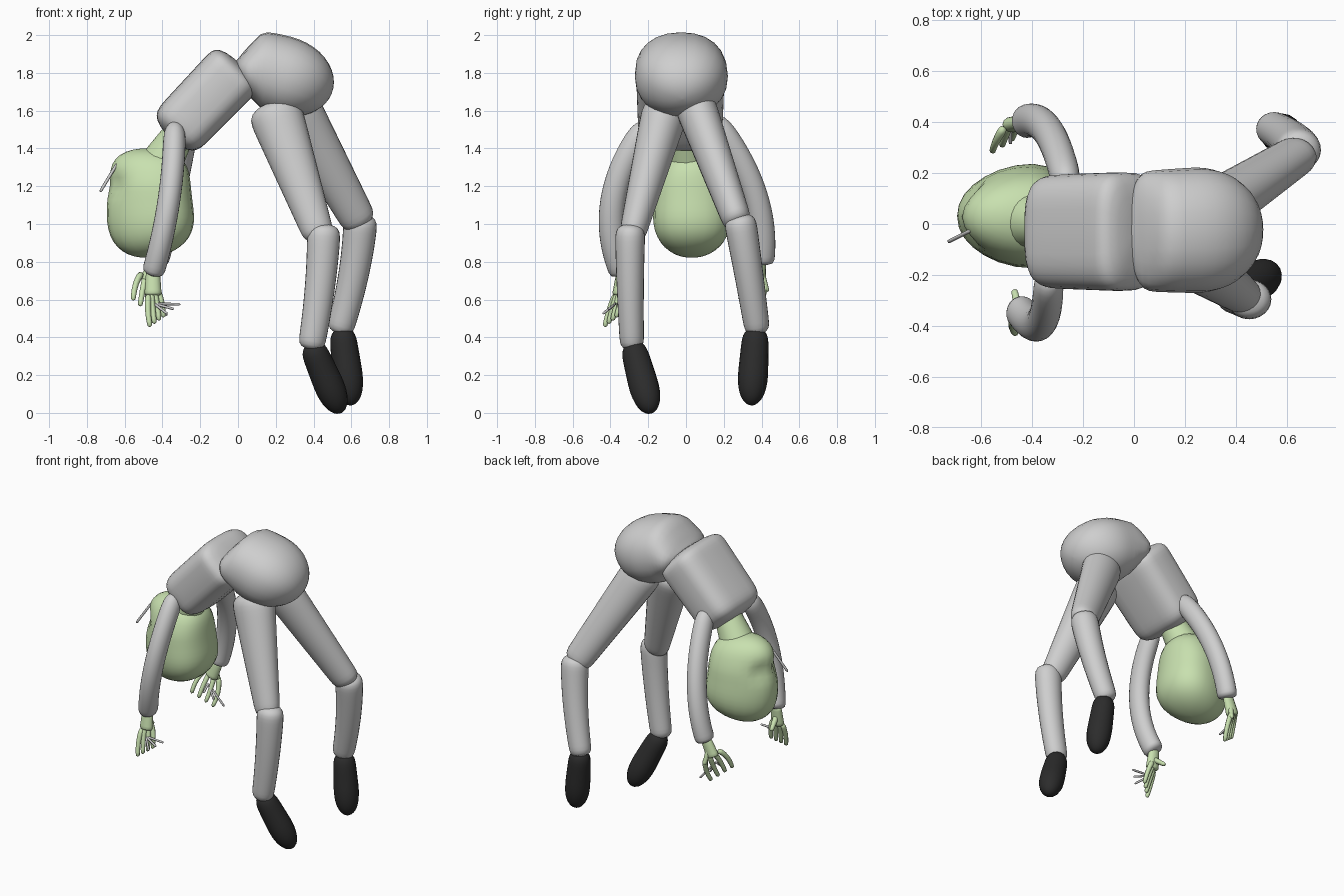
import bpy, bmesh, math
from mathutils import Vector

cube = bpy.data.objects.get("Cube")
if cube:
    bpy.data.objects.remove(cube, do_unlink=True)


def material(name, red, green, blue):
    mat = bpy.data.materials.new(name)
    mat.use_nodes = True
    mat.diffuse_color = (red, green, blue, 1)
    shader = mat.node_tree.nodes["Principled BSDF"]
    shader.inputs["Base Color"].default_value = mat.diffuse_color
    return mat


GREY = material("grey cloth", .62, .62, .62)
GREEN = material("pale green skin", .58, .75, .43)
BLACK = material("black leather", .025, .025, .025)


def curve_point(path, t):
    """Point on the line or parabola that passes through the path."""
    start, end = Vector(path[0]), Vector(path[-1])
    middle = Vector(path[1]) if len(path) > 2 else (start + end) / 2
    return start * (1 - t) * (1 - 2 * t) + middle * 4 * t * (1 - t) + end * t * (2 * t - 1)


def rounded(value, power):
    """Cosine or sine pulled outward into a superellipse."""
    return math.copysign(abs(value) ** (2 / power), value)


def limb(name, mat, path, start_radius, end_radius, wide=1, start_cap=14, end_cap=24,
         power=2, sides=24, rings=24, sculpt=None):
    """Tapered body along a path; a higher cap value makes a blunter end."""
    bm = bmesh.new()
    loops = []
    for i in range(rings + 1):
        # Rings crowd towards the ends so that the caps are round
        t = (1 - math.cos(math.pi * i / rings)) / 2
        cap = start_cap if t < .5 else end_cap
        fullness = math.sqrt(max(0, 1 - abs(2 * t - 1) ** cap))
        radius = max(.002, fullness * (start_radius + (end_radius - start_radius) * t))
        centre = curve_point(path, t)
        tangent = (curve_point(path, t + .01) - curve_point(path, t - .01)).normalized()
        across = Vector((0, 1, 0))
        across = (across - tangent * across.dot(tangent)).normalized()
        depth = across.cross(tangent)
        loop = []
        for k in range(sides):
            angle = 2 * math.pi * k / sides
            offset = depth * rounded(math.cos(angle), power)
            offset += across * rounded(math.sin(angle), power) * wide
            loop.append(bm.verts.new(centre + offset * radius))
        loops.append(loop)
    for lower, upper in zip(loops, loops[1:]):
        for k in range(sides):
            following = (k + 1) % sides
            bm.faces.new((lower[k], lower[following], upper[following], upper[k]))
    bm.faces.new(reversed(loops[0]))
    bm.faces.new(loops[-1])
    if sculpt:
        for vert in bm.verts:
            sculpt(vert.co)
    bmesh.ops.recalc_face_normals(bm, faces=bm.faces)
    mesh = bpy.data.meshes.new(name)
    bm.to_mesh(mesh)
    bm.free()
    mesh.materials.append(mat)
    obj = bpy.data.objects.new(name, mesh)
    bpy.context.collection.objects.link(obj)
    bpy.ops.object.select_all(action="DESELECT")
    bpy.context.view_layer.objects.active = obj
    obj.select_set(True)
    bpy.ops.object.shade_smooth_by_angle(angle=math.radians(60))


def rod(name, mat, path, start_radius, end_radius):
    """Thin round part such as a finger."""
    limb(name, mat, path, start_radius, end_radius, sides=8, rings=8)


def shape_waist(co):
    """Flatten the pelvis into a wedge where it meets the torso."""
    co.z = 1.8 + (co.z - 1.8) * min(1, .4 + 4.5 * max(0, co.x))


# Pelvis is a wedge at the waist and round at the seat; torso is a soft box
limb("pelvis", GREY, [(-.01, -.03, 1.81), (.22, -.025, 1.79), (.48, -.02, 1.66)],
     .2, .22, wide=1.17, start_cap=10, end_cap=2.3, power=2.2, sculpt=shape_waist)
limb("torso", GREY, [(.015, -.03, 1.845), (-.36, -.03, 1.455)],
     .165, .155, wide=1.43, start_cap=12, end_cap=9, power=3.4, sides=32)


def shape_face(co):
    """Taper towards the face, narrow the chin and press in the eye sockets."""
    co.y = .03 + (co.y - .03) * (1.4 + .9 * co.x) * min(1, 2.2 - co.z)
    for side in (-.05, .11):
        distance = (co - Vector((-.66, side, 1.21))).length
        co.x += .04 * math.exp(-(distance / .06) ** 2)


# Upside-down head, neck and the stick held in the mouth
limb("head", GREEN, [(-.465, .025, 1.4), (-.467, .03, 1.1), (-.44, .035, .825)],
     .205, .25, wide=.88, start_cap=6, end_cap=2.7, power=2.2, sculpt=shape_face)
limb("neck", GREEN, [(-.3, -.01, 1.5), (-.43, .02, 1.28)], .08, .12)
rod("mouth_stick", GREY, [(-.64, -.025, 1.32), (-.73, -.07, 1.17)], .008, .008)

# Arms
limb("right_arm", GREY, [(-.335, -.2, 1.53), (-.365, -.385, 1.13), (-.452, -.335, .735)],
     .06, .06, wide=1.12, end_cap=50)
limb("left_arm", GREY, [(-.26, .14, 1.56), (-.335, .36, 1.17), (-.43, .4, .79)],
     .06, .06, wide=1.1, end_cap=50)

# Legs
limb("right_thigh", GREY, [(.18, -.1, 1.64), (.435, -.29, .92)], .15, .08, wide=.85)
limb("left_thigh", GREY, [(.27, .03, 1.68), (.655, .28, .99)], .137, .092, wide=.82)
limb("right_shin", GREY, [(.455, -.295, 1), (.435, -.295, .68), (.385, -.285, .335)],
     .09, .07, wide=.9)
limb("left_shin", GREY, [(.65, .28, 1.05), (.615, .33, .75), (.535, .38, .42)],
     .092, .07, wide=.95)

# Shoes run from the ankle to a rounded toe
for name, path in (("right_shoe", [(.385, -.285, .37), (.545, -.185, 0)]),
                   ("left_shoe", [(.55, .37, .45), (.6, .345, .04)])):
    limb(name, BLACK, path, .068, .088, start_cap=8, end_cap=2.4, sides=16)


def hand(side, wrist, knuckle, reach, spread, thumb, stick):
    """Flat palm, a fan of fingers, a thumb and three thin sticks."""
    wrist, knuckle, reach, spread = map(Vector, (wrist, knuckle, reach, spread))
    limb(side + "_palm", GREEN, [wrist, knuckle], .036, .046, wide=.7, sides=12, rings=10)
    for i in range(4):
        fan = spread * (i / 3 - .5)
        root = knuckle + fan * .6 - reach * .15
        tip = knuckle + reach + fan
        knee = root.lerp(tip, .5) + (wrist - knuckle) * .05 + fan * .2
        rod(f"{side}_finger_{i + 1}", GREEN, [root, knee, tip], .018, .013)
    rod(side + "_thumb", GREEN, [wrist.lerp(knuckle, .5), knuckle + Vector(thumb)], .02, .013)
    for i in range(3):
        end = knuckle + Vector(stick) + spread * (i - 1) / 2
        rod(f"{side}_stick_{i + 1}", GREY, [knuckle + reach * .3, end], .007, .007)


hand("right", (-.45, -.34, .76), (-.45, -.36, .62), (.02, -.04, -.14),
     (.07, .06, .05), (-.02, .1, 0), (.11, -.05, -.07))
hand("left", (-.43, .4, .81), (-.48, .39, .69), (-.02, -.07, -.14),
     (.11, .07, -.09), (.04, .04, -.05), (.05, -.04, -.13))
